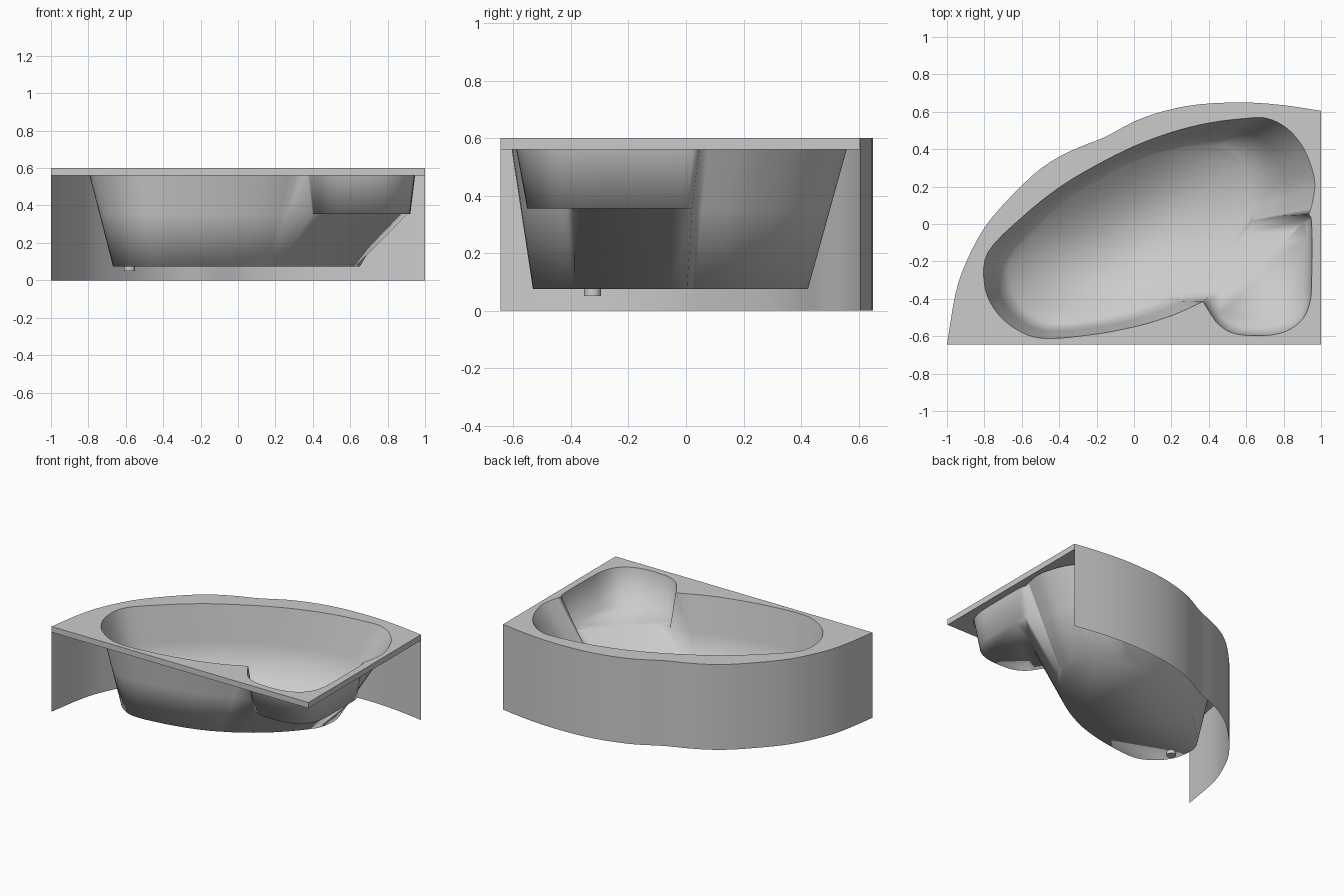
import bpy
import bmesh
from mathutils import Vector

old = bpy.data.objects.get("Cube")
if old:
    bpy.data.objects.remove(old, do_unlink=True)

TOP, LIP, SEAT, FLOOR = 0.60, 0.56, 0.355, 0.075

acrylic = bpy.data.materials.new("grey_acrylic")
acrylic.use_nodes = True
GREY = (0.6, 0.6, 0.6, 1)
acrylic.diffuse_color = GREY
acrylic.node_tree.nodes["Principled BSDF"].inputs["Base Color"].default_value = GREY


def spline(points, steps=4):
    """Smooth open path through 2D control points."""
    p = [Vector(q) for q in points]
    p = [2 * p[0] - p[1]] + p + [2 * p[-1] - p[-2]]
    path = []
    for a, b, c, d in zip(p, p[1:], p[2:], p[3:]):
        for i in range(steps):
            t = i / steps
            path.append(0.5 * (2 * b + (c - a) * t + (2 * a - 5 * b + 4 * c - d) * t * t
                               + (3 * b - a - 3 * c + d) * t ** 3))
    return path + [p[-2]]


def add_object(name, bm):
    mesh = bpy.data.meshes.new(name)
    bm.to_mesh(mesh)
    bm.free()
    mesh.materials.append(acrylic)
    obj = bpy.data.objects.new(name, mesh)
    bpy.context.collection.objects.link(obj)
    return obj


def ring(bm, path, z):
    return [bm.verts.new((p.x, p.y, z)) for p in path]


def bridge(bm, upper, lower):
    for a, b, c, d in zip(upper, upper[1:], lower[1:], lower):
        bm.faces.new((a, b, c, d))


# Plan outlines: curved apron edge, main bathing well, corner seat
apron_path = spline([(-1, -.645), (-.955, -.375), (-.9, -.21), (-.8, -.02), (-.66, .145),
                     (-.5, .295), (-.34, .39), (-.155, .465), (.005, .55), (.165, .605),
                     (.35, .64), (.59, .65), (.8, .635), (1, .605)], 3)
well_path = spline([(.37, -.415), (.2, -.49), (0, -.55), (-.25, -.595), (-.5, -.61),
                    (-.65, -.55), (-.75, -.45), (-.8, -.32), (-.78, -.15), (-.6, .035),
                    (-.4, .195), (-.2, .315), (0, .415), (.2, .49), (.4, .54), (.6, .565),
                    (.71, .565), (.82, .51), (.91, .4), (.965, .24), (.955, .12), (.935, .05)])
seat_path = spline([(.935, .05), (.95, 0), (.95, -.3), (.94, -.42), (.9, -.51), (.82, -.57),
                    (.72, -.595), (.6, -.595), (.52, -.58), (.45, -.535), (.4, -.465),
                    (.37, -.415)])


def to_floor(p):
    return Vector((.745 * p.x - .069, .809 * p.y - .037))


def to_seat(p):
    return Vector((.65 + .9 * (p.x - .65), -.2 + .886 * (p.y + .2)))


# Rim slab with the basin opening
curve = bpy.data.curves.new("rim", "CURVE")
curve.dimensions = "2D"
curve.fill_mode = "BOTH"
curve.extrude = (TOP - LIP) / 2
for path in (apron_path + [Vector((1, -.645))], well_path + seat_path[1:-1]):
    s = curve.splines.new("POLY")
    s.points.add(len(path) - 1)
    for pt, p in zip(s.points, path):
        pt.co = (p.x, p.y, 0, 1)
    s.use_cyclic_u = True
curve_obj = bpy.data.objects.new("rim_outline", curve)
bpy.context.collection.objects.link(curve_obj)
bpy.context.view_layer.update()
bm = bmesh.new()
bm.from_mesh(curve_obj.to_mesh())
bmesh.ops.translate(bm, verts=bm.verts, vec=(0, 0, (TOP + LIP) / 2))
bmesh.ops.remove_doubles(bm, verts=bm.verts, dist=1e-5)
bmesh.ops.recalc_face_normals(bm, faces=bm.faces)
curve_obj.to_mesh_clear()
bpy.data.objects.remove(curve_obj, do_unlink=True)
rim = add_object("rim", bm)

# Curved apron panel below the rim
bm = bmesh.new()
bridge(bm, ring(bm, apron_path, LIP), ring(bm, apron_path, 0))
apron = add_object("apron", bm)

# Basin: well walls, seat walls, seat, wall below the seat, floor
bm = bmesh.new()
t = (TOP - SEAT) / (TOP - FLOOR)
mid_path = [p.lerp(to_floor(p), t) for p in well_path]
mid_path[0], mid_path[-1] = to_seat(well_path[0]), to_seat(well_path[-1])
well_top = ring(bm, well_path, TOP)
well_mid = ring(bm, mid_path, SEAT)
well_low = ring(bm, [to_floor(p) for p in well_path], FLOOR)
bridge(bm, well_top, well_mid)
bridge(bm, well_mid, well_low)

seat_top = [well_top[-1]] + ring(bm, seat_path[1:-1], TOP) + [well_top[0]]
seat_mid = ([well_mid[-1]] + ring(bm, [to_seat(p) for p in seat_path[1:-1]], SEAT)
            + [well_mid[0]])
bridge(bm, seat_top, seat_mid)

ends = well_path[-1], well_path[0]
bulge = Vector((.03, -.03))
edge = [ends[0].lerp(ends[1], i / 8) + bulge * (i / 8) * (1 - i / 8) * 4 for i in range(1, 8)]
edge_mid = [well_mid[-1]] + ring(bm, [to_seat(p) for p in edge], SEAT) + [well_mid[0]]
edge_low = [well_low[-1]] + ring(bm, [to_floor(p) for p in edge], FLOOR) + [well_low[0]]
bridge(bm, edge_mid, edge_low)
bm.faces.new(seat_mid + edge_mid[-2:0:-1])
bm.faces.new(well_low + edge_low[1:-1])
bmesh.ops.recalc_face_normals(bm, faces=bm.faces)
bmesh.ops.reverse_faces(bm, faces=bm.faces)
basin = add_object("basin", bm)
for poly in basin.data.polygons:
    poly.use_smooth = True

# Drain stub under the floor
bpy.ops.mesh.primitive_cylinder_add(vertices=24, radius=.03, depth=.025,
                                    location=(-.58, -.325, FLOOR - .0125))
drain = bpy.context.object
drain.name = "drain"
drain.data.materials.append(acrylic)

for obj in (rim, apron, drain):
    bpy.ops.object.select_all(action="DESELECT")
    obj.select_set(True)
    bpy.context.view_layer.objects.active = obj
    bpy.ops.object.shade_smooth_by_angle(angle=.6)
